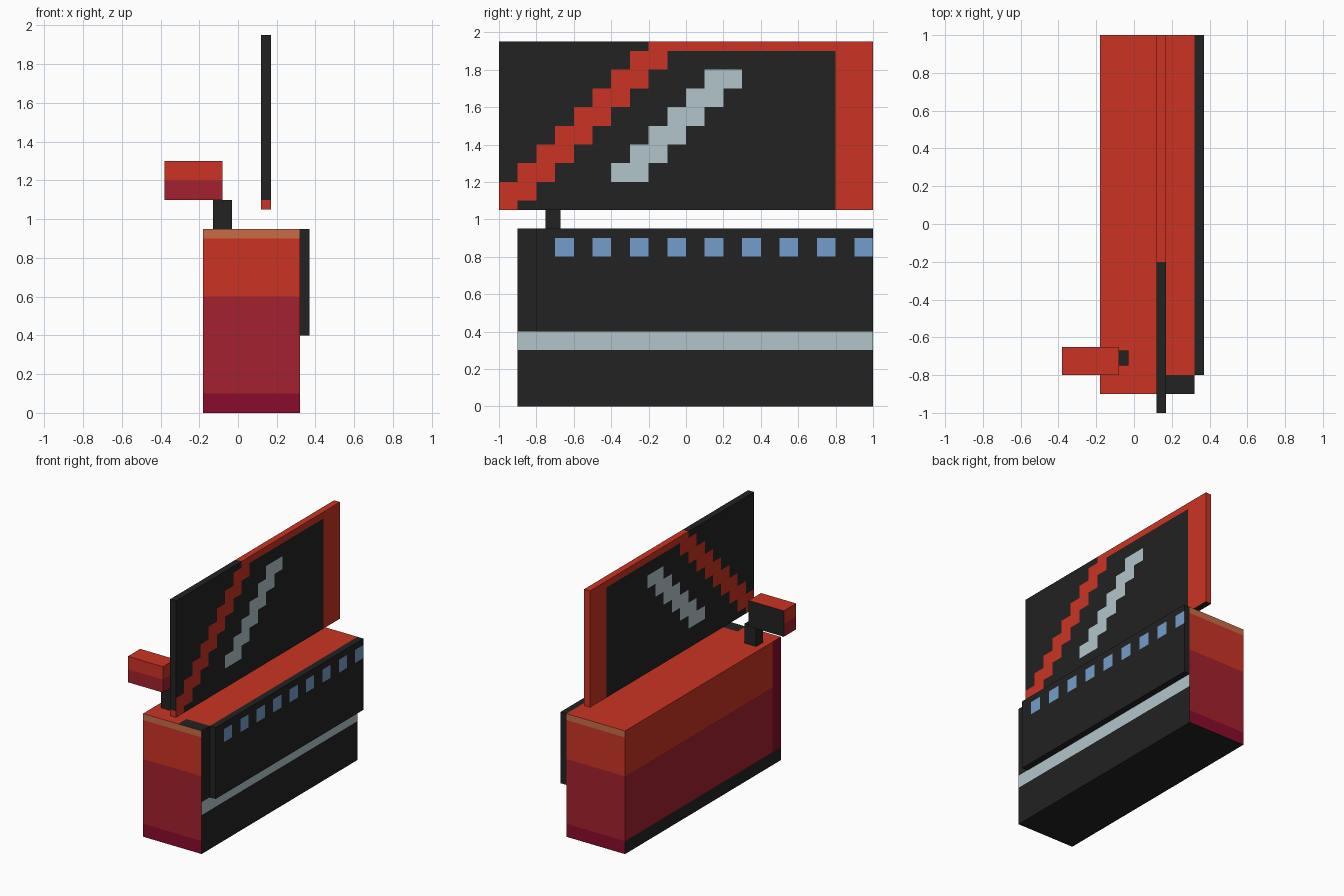
import bpy, bmesh
from mathutils import Vector

if "Cube" in bpy.data.objects:
    bpy.data.objects.remove(bpy.data.objects["Cube"])


def linear(c):
    c /= 255
    return c / 12.92 if c <= 0.04045 else ((c + 0.055) / 1.055) ** 2.4


# Palette
PALETTE = {
    "charcoal": (34, 34, 34),
    "red": (203, 52, 36),
    "crimson": (164, 33, 46),
    "maroon": (138, 11, 43),
    "copper": (200, 108, 70),
    "pale_grey": (178, 197, 202),
    "sky_blue": (117, 157, 204),
}
NAMES = list(PALETTE)
for name, rgb in PALETTE.items():
    m = bpy.data.materials.new(name)
    m.diffuse_color = (*[linear(c) for c in rgb], 1)
    m.use_nodes = True
    m.node_tree.nodes["Principled BSDF"].inputs["Base Color"].default_value = m.diffuse_color


def painted_box(name, lo, hi, rule, cuts=((), (), ())):
    """Box cut along each axis; rule(normal, centre) gives each face's colour."""
    bm = bmesh.new()
    bmesh.ops.create_cube(bm, size=1)
    for v in bm.verts:
        v.co = [(a + b) / 2 + c * (b - a) for a, b, c in zip(lo, hi, v.co)]
    for axis in range(3):
        for pos in cuts[axis]:
            if lo[axis] + 1e-4 < pos < hi[axis] - 1e-4:
                co, no = Vector(), Vector()
                co[axis], no[axis] = pos, 1
                bmesh.ops.bisect_plane(
                    bm, geom=bm.verts[:] + bm.edges[:] + bm.faces[:],
                    plane_co=co, plane_no=no)
    bmesh.ops.recalc_face_normals(bm, faces=bm.faces[:])
    for f in bm.faces:
        f.material_index = NAMES.index(rule(f.normal, f.calc_center_median()))
    mesh = bpy.data.meshes.new(name)
    for n in NAMES:
        mesh.materials.append(bpy.data.materials[n])
    bm.to_mesh(mesh)
    bm.free()
    bpy.context.collection.objects.link(bpy.data.objects.new(name, mesh))


TENTHS = [i / 10 for i in range(-10, 20)]


# Main body: banded ends and left side, striped right side
def body_rule(n, c):
    if n.z > 0.5:
        return "charcoal" if c.x > 0.12 and c.y < -0.8 else "red"
    if n.z < -0.5:
        return "charcoal"
    if n.x > 0.5:
        return "pale_grey" if 0.3 < c.z < 0.4 else "charcoal"
    if n.x < -0.5:
        if c.z < 0.1:
            return "charcoal"
        if c.y < -0.8:
            return "maroon"
        return "crimson" if c.z < 0.6 else "red"
    if c.z < 0.1:
        return "maroon"
    if c.z < 0.6:
        return "crimson"
    return "red" if c.z < 0.9 else "copper"


painted_box("body", (-0.18, -0.9, 0), (0.32, 1, 0.95), body_rule,
            ((0.12,), (-0.8,), (0.1, 0.3, 0.4, 0.6, 0.9)))


# Side panel with a row of square windows
def panel_rule(n, c):
    window = 0.8 < c.z < 0.9 and int((c.y + 1) / 0.1 + 1e-3) % 2 == 1
    return "sky_blue" if n.x > 0.5 and c.y > -0.7 and window else "charcoal"


painted_box("side_panel", (0.32, -0.8, 0.4), (0.37, 1, 0.95), panel_rule,
            ((), TENTHS, (0.8, 0.9)))


# Upright board with stepped diagonal stripes on both faces
def board_rule(n, c):
    if n.z > 0.5:
        return "red" if c.y > -0.2 else "charcoal"
    if n.z < -0.5:
        return "charcoal"
    if n.y > 0.5:
        return "red"
    if n.y < -0.5:
        return "red" if c.z < 1.1 else "charcoal"
    if c.y > 0.8 or (c.z > 1.9 and c.y > -0.2):
        return "red"
    row = int(c.z * 10 + 1e-3)               # tenth-high rows, 10 to 19
    red_start = (row - 21) / 10
    if row < 19 and red_start < c.y < red_start + 0.2:
        return "red"
    grey_start = (row - 16) / 10
    if 12 <= row <= 17 and grey_start < c.y < grey_start + 0.2:
        return "pale_grey"
    return "charcoal"


painted_box("striped_board", (0.12, -1, 1.05), (0.17, 1, 1.95), board_rule,
            ((), TENTHS, TENTHS + [1.0 + i / 10 for i in range(10)]))


# Small post carrying the side block
painted_box("post", (-0.13, -0.75, 0.95), (-0.03, -0.67, 1.1),
            lambda n, c: "charcoal")


def block_rule(n, c):
    if n.y > 0.5:
        return "charcoal"
    return "red" if c.z > 1.2 else "crimson"


painted_box("side_block", (-0.38, -0.8, 1.1), (-0.08, -0.65, 1.3), block_rule,
            ((), (), (1.2,)))
